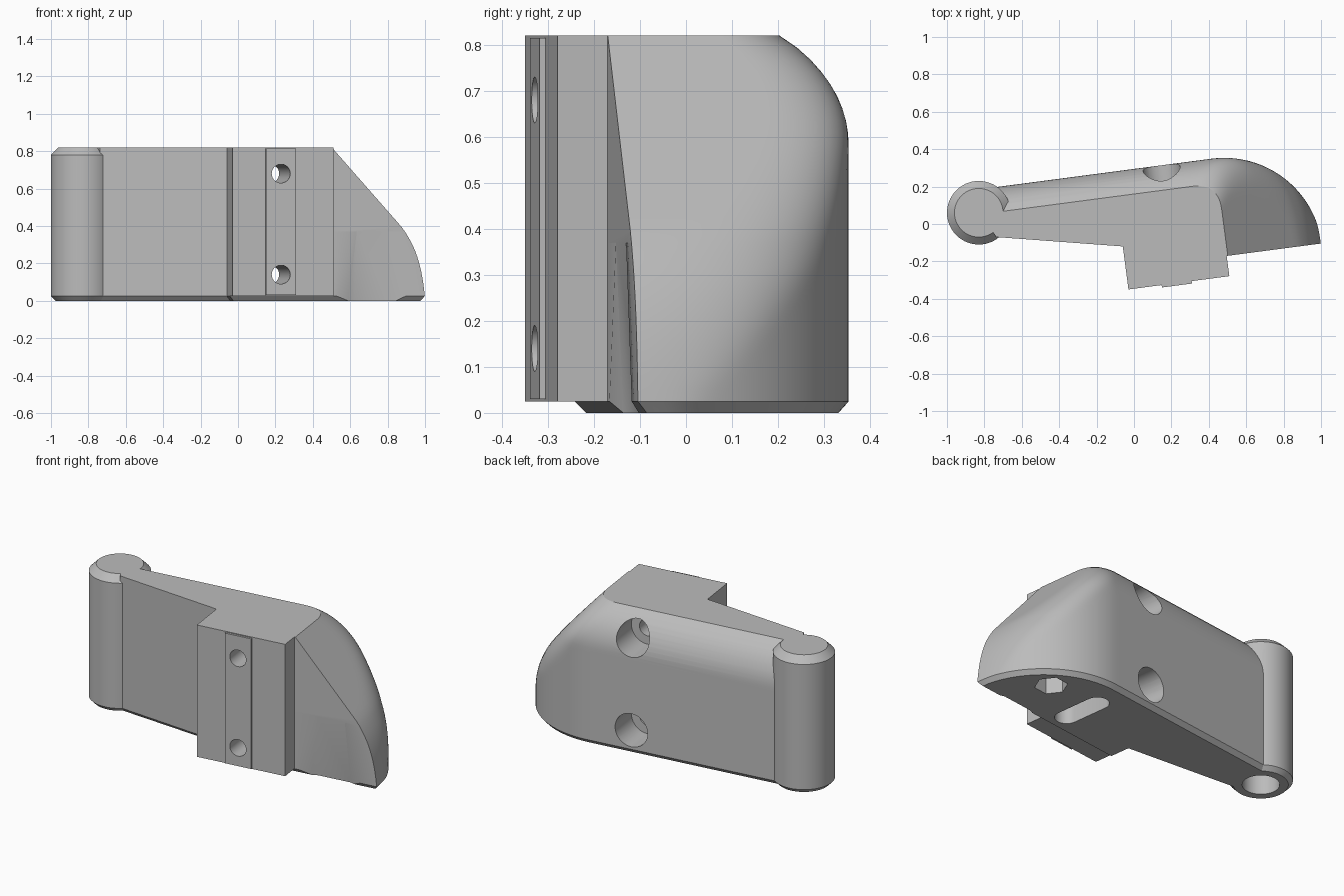
import bpy, bmesh, math

if "Cube" in bpy.data.objects:
    bpy.data.objects.remove(bpy.data.objects["Cube"])

TURN = math.radians(7.5)      # whole part is turned slightly about z
TOP, REAR, FRONT = 0.82, 0.292, -0.234


def make_object(name, bm):
    bmesh.ops.recalc_face_normals(bm, faces=bm.faces)
    me = bpy.data.meshes.new(name)
    bm.to_mesh(me)
    bm.free()
    ob = bpy.data.objects.new(name, me)
    bpy.context.collection.objects.link(ob)
    return ob


def hull(name, points):
    """Convex solid around a set of points."""
    bm = bmesh.new()
    for p in points:
        bm.verts.new(p)
    bmesh.ops.convex_hull(bm, input=bm.verts)
    bmesh.ops.dissolve_limit(bm, angle_limit=0.002, verts=bm.verts, edges=bm.edges)
    return make_object(name, bm)


def circle(r, n=48, phase=0.0):
    return [(r * math.cos(phase + 2 * math.pi * i / n),
             r * math.sin(phase + 2 * math.pi * i / n)) for i in range(n)]


def box(name, x0, x1, y0, y1, z0, z1):
    return hull(name, [(x, y, z) for x in (x0, x1) for y in (y0, y1) for z in (z0, z1)])


def upright(name, cx, cy, rings, n=48):
    return hull(name, [(cx + a, cy + b, z) for r, z in rings for a, b in circle(r, n)])


def bore(name, cx, cz, r, y0, y1):
    return hull(name, [(cx + a, y, cz + b) for y in (y0, y1) for a, b in circle(r, 40)])


# Rules for the horizontal sections of the body
def rear_inset(z):
    d = max(0.0, z - 0.58)
    return 0.283 - math.sqrt(0.283 ** 2 - d * d)


def right_limit(z):
    if z < 0.4:
        return 0.978 - 0.131 * (z / 0.4) ** 2.6
    return 0.847 - (z - 0.4) * 0.372 / 0.42


def outside(x, y, z, inset):
    e = rear_inset(z) + inset
    if x < 0.456:
        a = y - (REAR - e)
    else:
        a = math.hypot(x - 0.456, y - FRONT) - (0.526 - e)
    b = x - (right_limit(z) - inset)
    k = 0.002 + 0.14 * min(1.0, z / 0.35)
    h = max(k - abs(a - b), 0.0) / k
    return max(a, b) + h * h * k * 0.25


def section(z, inset=0.0, block=True):
    pts = []
    f = FRONT + inset
    for i in range(41):
        t = math.radians(90 * i / 40)
        lo, hi = 0.0, 1.2
        for _ in range(30):
            m = (lo + hi) / 2
            if outside(0.33 + m * math.cos(t), f + m * math.sin(t), z, inset) < 0:
                lo = m
            else:
                hi = m
        pts.append((0.33 + lo * math.cos(t), f + lo * math.sin(t), z))
    by = -0.343 if block else f
    pts += [(-0.80, REAR - rear_inset(z) - inset, z), (-0.74, 0.027 + inset, z),
            (-0.075 + inset, -0.111 + inset, z), (-0.075 + inset, by, z),
            (0.469, by, z), (0.469, f, z)]
    return pts


# Body: stacked sections with a bevelled base and a front block
rings = [section(0, 0.022, False), section(0.025, 0, False)]
rings += [section(0.025 + (TOP - 0.025) * i / 30) for i in range(31)]
bm = bmesh.new()
vs = [[bm.verts.new(p) for p in ring] for ring in rings]
n = len(vs[0])
for lower, upper in zip(vs, vs[1:]):
    for i in range(n):
        j = (i + 1) % n
        bm.faces.new((lower[i], lower[j], upper[j], upper[i]))
bm.faces.new(vs[0][::-1])
bm.faces.new(vs[-1])
bmesh.ops.remove_doubles(bm, verts=bm.verts, dist=1e-5)
bmesh.ops.dissolve_degenerate(bm, dist=1e-5, edges=bm.edges)
body = make_object("bracket_body", bm)

# Hinge barrel and raised strip on the block
added = [
    upright("hinge_barrel", -0.815, 0.168,
            [(0.146, 0), (0.17, 0.025), (0.17, 0.78), (0.13, TOP)], 64),
    box("front_strip", 0.104, 0.266, -0.356, -0.30, 0.03, 0.815),
]

# Barrel bore, hex pocket, slot and shallow scoop
cuts = [
    upright("barrel_bore", -0.815, 0.168, [(0.1, -0.1), (0.1, 0.65)]),
    upright("hex_pocket", 0.714, 0.057, [(0.09, -0.1), (0.09, 0.12)], 6),
    hull("base_slot", [(0.41 + a, b + (0.11 if b > 0 else -0.11), z)
                       for z in (-0.1, 0.15) for a, b in circle(0.065, 32, 0.05)]),
    hull("front_scoop", [(0.46, -0.27, -0.02), (0.90, -0.27, -0.02),
                         (0.61, -0.27, 0.37), (0.78, -0.27, 0.37),
                         (0.488, FRONT, -0.02), (0.885, FRONT, -0.02),
                         (0.61, FRONT, 0.37), (0.78, FRONT, 0.37),
                         (0.60, -0.20, -0.02), (0.80, -0.20, -0.02)]),
]
# Two stepped screw holes
for z in (0.14, 0.68):
    cuts.append(bore("screw_hole", 0.185, z, 0.05, -0.5, 0.3))
    cuts.append(bore("screw_recess", 0.185, z, 0.1, 0.1, 0.5))

bpy.context.view_layer.objects.active = body
for ob, op in [(o, 'UNION') for o in added] + [(o, 'DIFFERENCE') for o in cuts]:
    mod = body.modifiers.new(ob.name, 'BOOLEAN')
    mod.operation, mod.solver, mod.object = op, 'EXACT', ob
    bpy.ops.object.modifier_apply(modifier=mod.name)
    bpy.data.objects.remove(ob)

# Finish
grey = bpy.data.materials.new("light_grey")
grey.diffuse_color = (0.5, 0.5, 0.5, 1)
grey.use_nodes = True
grey.node_tree.nodes["Principled BSDF"].inputs["Base Color"].default_value = grey.diffuse_color
body.data.materials.clear()
body.data.materials.append(grey)
for p in body.data.polygons:
    p.material_index = 0
body.rotation_euler.z = TURN
bpy.ops.object.select_all(action='DESELECT')
body.select_set(True)
bpy.ops.object.shade_smooth_by_angle(angle=math.radians(25))
